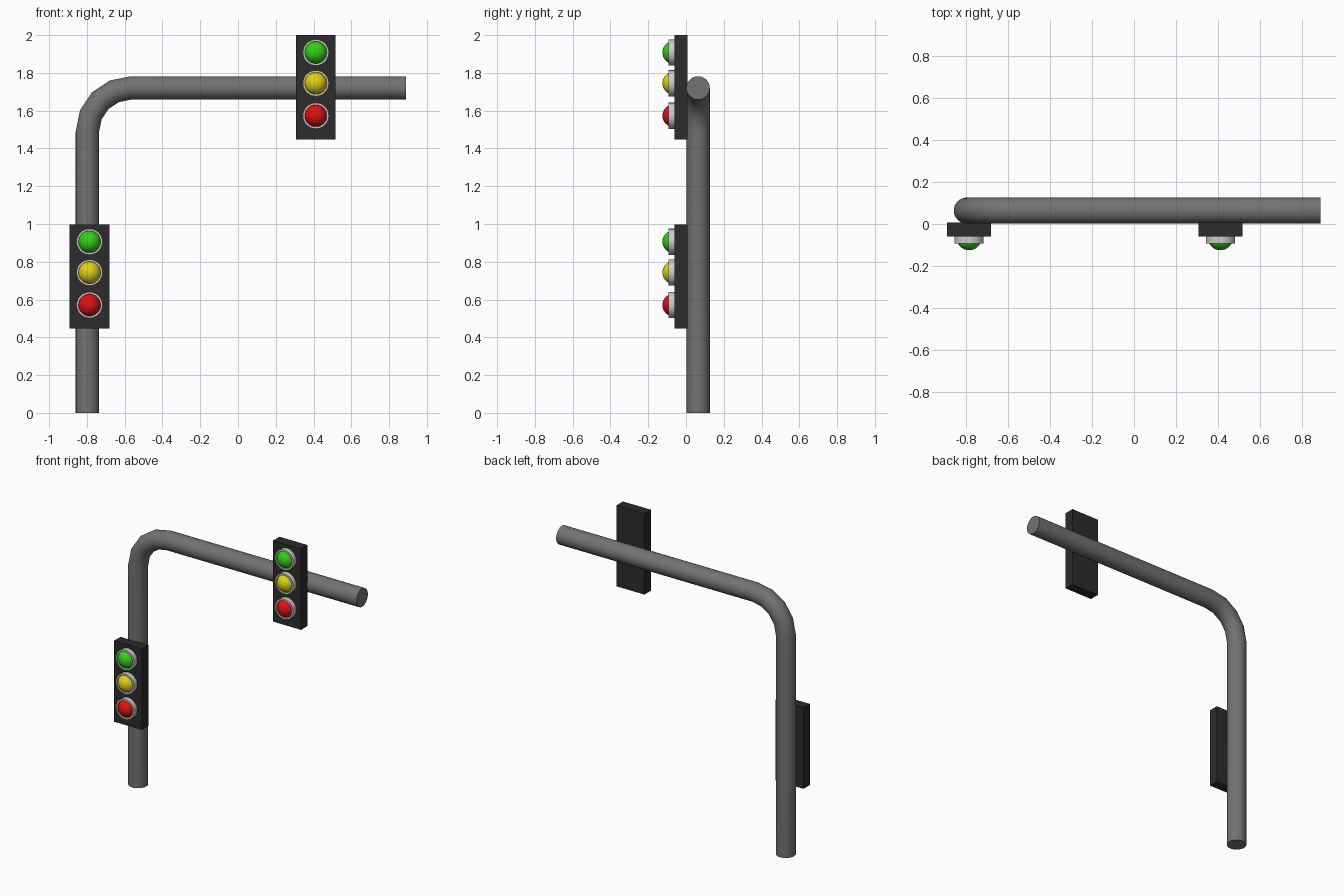
import bpy, bmesh, math
from mathutils import Matrix, Vector

if "Cube" in bpy.data.objects:
    bpy.data.objects.remove(bpy.data.objects["Cube"])


def material(name, rgb):
    m = bpy.data.materials.new(name)
    m.diffuse_color = (*rgb, 1)
    m.use_nodes = True
    m.node_tree.nodes["Principled BSDF"].inputs["Base Color"].default_value = m.diffuse_color
    return m


POLE = material("pole_grey", (0.17, 0.17, 0.17))
CASE = material("case_black", (0.025, 0.025, 0.025))
LENSES = [("red", 0.125, material("red", (0.75, 0.005, 0.005))),
          ("yellow", 0.297, material("yellow", (0.75, 0.65, 0.005))),
          ("green", 0.46, material("green", (0.03, 0.65, 0.005)))]


def add(name, bm, mat=None, smooth=True):
    bmesh.ops.recalc_face_normals(bm, faces=bm.faces)
    me = bpy.data.meshes.new(name)
    bm.to_mesh(me)
    bm.free()
    ob = bpy.data.objects.new(name, me)
    bpy.context.collection.objects.link(ob)
    if mat:
        me.materials.append(mat)
    if smooth:
        bpy.ops.object.select_all(action='DESELECT')
        ob.select_set(True)
        bpy.context.view_layer.objects.active = ob
        bpy.ops.object.shade_smooth_by_angle(angle=math.radians(35))
    return ob


def tube(bm, path, r, n=32):
    # capped round tube along a path in the xz plane
    rings = []
    for p, ang in path:
        side = Vector((-math.cos(ang), 0, math.sin(ang)))
        rings.append([bm.verts.new(p + r * (math.cos(a) * side + math.sin(a) * Vector((0, 1, 0))))
                      for a in (2 * math.pi * i / n for i in range(n))])
    for a, b in zip(rings, rings[1:]):
        for i in range(n):
            j = (i + 1) % n
            bm.faces.new((a[i], a[j], b[j], b[i]))
    bm.faces.new(rings[0])
    bm.faces.new(rings[-1])


# bent pole: upright, quarter bend, horizontal arm
px, py, pz, bend = -0.797, 0.064, 1.72, 0.23
path = [(Vector((px, py, 0)), 0)]
for k in range(5):
    a = k * math.pi / 8
    path.append((Vector((px + bend - bend * math.cos(a), py, pz - bend + bend * math.sin(a))), a))
path.append((Vector((0.89, py, pz)), math.pi / 2))
bm = bmesh.new()
tube(bm, path, 0.062)
add("pole", bm, POLE)


def lamp_ring(x, y0, y1, z, ro, ri, n=32):
    # hollow rim lathed around the y axis
    bm = bmesh.new()
    prof = [(ri, y0), (ro, y0), (ro, y1), (ri, y1)]
    rings = [[bm.verts.new((x + r * math.cos(a), y, z + r * math.sin(a))) for r, y in prof]
             for a in (2 * math.pi * i / n for i in range(n))]
    for i in range(n):
        a, b = rings[i], rings[(i + 1) % n]
        for k in range(4):
            m = (k + 1) % 4
            bm.faces.new((a[k], a[m], b[m], b[k]))
    return bm


def signal(label, x, z):
    # black case
    bm = bmesh.new()
    bmesh.ops.create_cube(bm, size=1, matrix=Matrix.Translation((x, -0.026, z + 0.276))
                          @ Matrix.Diagonal((0.21, 0.068, 0.552, 1)))
    add(label + "_case", bm, CASE, smooth=False)
    for name, dz, mat in LENSES:
        # grey rim and domed lens
        add(f"{label}_{name}_rim", lamp_ring(x, -0.05, -0.093, z + dz, 0.069, 0.058))
        bm = bmesh.new()
        bmesh.ops.create_uvsphere(bm, u_segments=32, v_segments=16, radius=0.06,
                                  matrix=Matrix.Translation((x, -0.065, z + dz)))
        add(f"{label}_{name}_lens", bm, mat)


signal("lower_signal", -0.786, 0.446)
signal("upper_signal", 0.412, 1.448)
